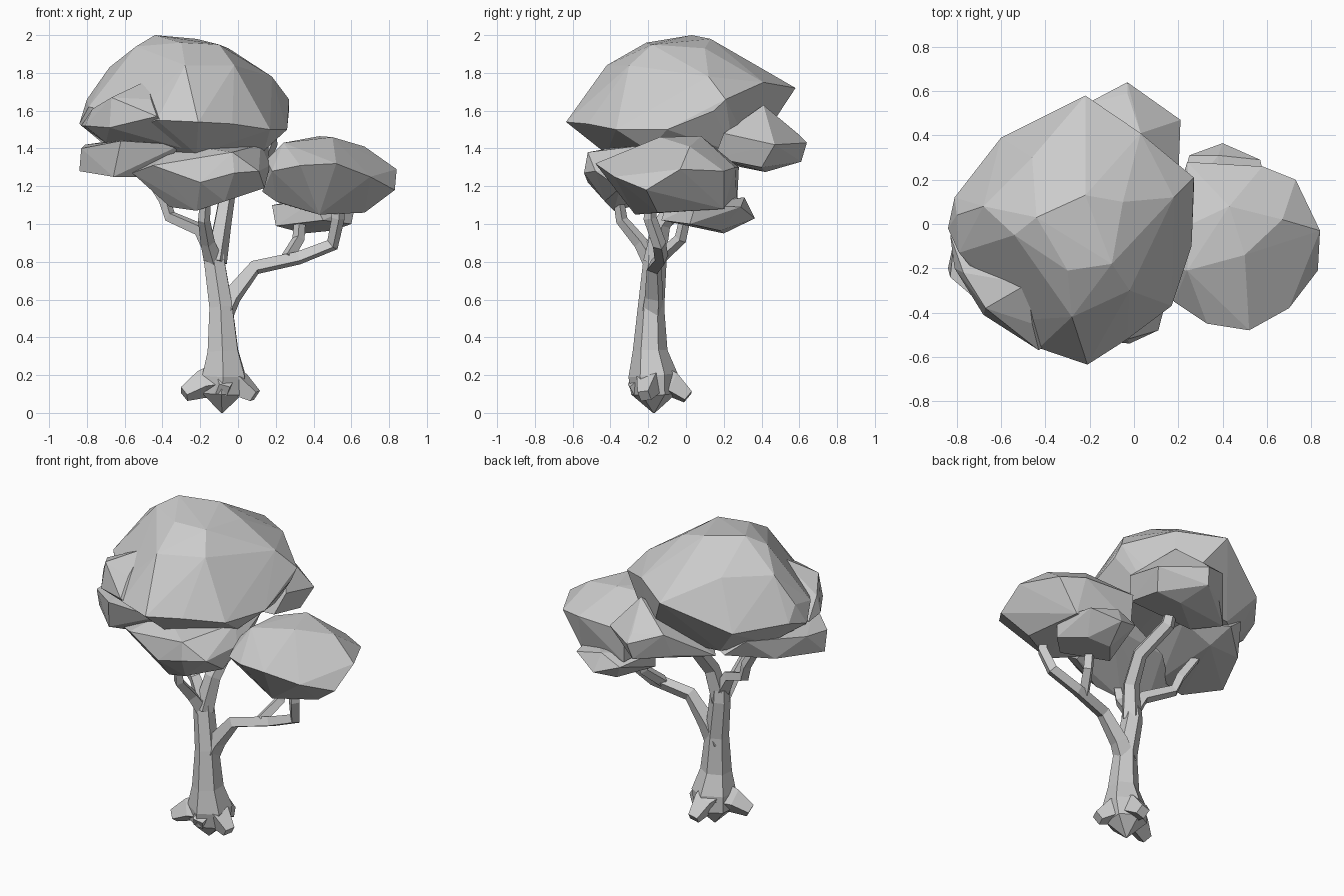
import bpy, bmesh, math
from mathutils import Vector


def finish(bm, name):
    bmesh.ops.recalc_face_normals(bm, faces=bm.faces[:])
    me = bpy.data.meshes.new(name)
    bm.to_mesh(me)
    bm.free()
    ob = bpy.data.objects.new(name, me)
    bpy.context.collection.objects.link(ob)
    return ob


def tube(name, path, sides=5, spin=0.0):
    """Flat-faced tapering limb; path rows are x, y, z, radius."""
    bm = bmesh.new()
    pts = [Vector(p[:3]) for p in path]
    rings = []
    side = Vector((1, 0.1, 0))
    for i, p in enumerate(pts):
        a, b = pts[max(i - 1, 0)], pts[min(i + 1, len(pts) - 1)]
        t = (b - a).normalized()
        side = side - t * side.dot(t)
        if side.length < 0.2:
            side = t.cross(Vector((0, 1, 0)))
        side.normalize()
        up = t.cross(side)
        ring = []
        for k in range(sides):
            ang = spin + 2 * math.pi * k / sides
            ring.append(bm.verts.new(p + (side * math.cos(ang) + up * math.sin(ang)) * path[i][3]))
        rings.append(ring)
    for r, s in zip(rings, rings[1:]):
        for k in range(sides):
            n = (k + 1) % sides
            bm.faces.new((r[k], r[n], s[n], s[k]))
    bm.faces.new(rings[0])
    bm.faces.new(rings[-1])
    return finish(bm, name)


def clump(name, points):
    """Faceted leaf mass wrapped around its corner points."""
    bm = bmesh.new()
    for p in points:
        bm.verts.new(p)
    bmesh.ops.convex_hull(bm, input=bm.verts[:])
    loose = [v for v in bm.verts if not v.link_faces]
    bmesh.ops.delete(bm, geom=loose, context='VERTS')
    return finish(bm, name)


# Trunk with flared foot
tube("trunk", [(-0.085, -0.17, 0.0, 0.005), (-0.085, -0.17, 0.1, 0.12), (-0.075, -0.175, 0.2, 0.13),
               (-0.08, -0.19, 0.33, 0.092), (-0.09, -0.185, 0.56, 0.07),
               (-0.125, -0.165, 0.8, 0.062), (-0.125, -0.165, 0.87, 0.055)], 6, 0.4)

# Roots
for name, x, y, z in (("root_left", -0.285, -0.24, 0.10), ("root_right", 0.09, -0.22, 0.09),
                      ("root_front", -0.08, -0.29, 0.12), ("root_back", -0.06, 0.01, 0.085)):
    cx, cy = -0.085, -0.17
    tube(name, [(cx, cy, 0.17, 0.11), (cx + (x - cx) * 0.55, cy + (y - cy) * 0.55, 0.15, 0.075),
                (x, y, z, 0.042)], 4, 0.5)

# Branches
tube("right_branch", [(-0.09, -0.18, 0.5, 0.065), (-0.03, -0.17, 0.62, 0.055), (0.09, -0.17, 0.77, 0.042),
                      (0.32, -0.13, 0.82, 0.038), (0.5, -0.14, 0.89, 0.037), (0.53, -0.19, 1.03, 0.035),
                      (0.53, -0.19, 1.15, 0.03)], 4, 0.4)
tube("right_twig", [(0.26, -0.14, 0.82, 0.035), (0.32, -0.03, 0.92, 0.033), (0.33, 0.0, 1.05, 0.03)], 4)
tube("main_limb", [(-0.12, -0.17, 0.8, 0.062), (-0.085, -0.13, 1.0, 0.05), (-0.06, -0.02, 1.15, 0.046),
                   (-0.11, 0.17, 1.28, 0.044), (-0.13, 0.2, 1.44, 0.035)], 5)
tube("left_branch", [(-0.13, -0.17, 0.85, 0.05), (-0.2, -0.15, 0.97, 0.038), (-0.36, -0.07, 1.04, 0.034),
                     (-0.39, -0.05, 1.13, 0.032), (-0.5, -0.02, 1.3, 0.028)], 4)
tube("front_branch", [(-0.13, -0.18, 0.8, 0.05), (-0.16, -0.24, 0.9, 0.038), (-0.18, -0.34, 1.02, 0.032),
                      (-0.17, -0.36, 1.15, 0.028)], 4)

# Main crown: widest ring, upper points, underside; notched at the front left
rim = [(-0.84, -0.02, 1.53), (-0.81, 0.12, 1.57), (-0.6, 0.39, 1.55), (-0.45, 0.46, 1.62),
       (-0.22, 0.58, 1.72), (0.03, 0.41, 1.75), (0.27, 0.21, 1.66), (0.26, -0.1, 1.5),
       (0.17, -0.37, 1.5), (-0.03, -0.52, 1.53), (-0.21, -0.635, 1.54), (-0.43, -0.56, 1.55)]
top = [(-0.44, 0.03, 2.0), (-0.22, 0.13, 1.98), (-0.3, -0.21, 1.96), (-0.1, -0.18, 1.95),
       (-0.05, 0.1, 1.93), (0.18, 0.12, 1.78), (0.27, 0.15, 1.6), (-0.68, 0.08, 1.83), (-0.8, 0.04, 1.66),
       (-0.28, -0.42, 1.84), (-0.02, -0.3, 1.84), (-0.54, -0.05, 1.94), (-0.79, -0.13, 1.62),
       (-0.46, -0.43, 1.66), (-0.46, 0.3, 1.84)]
under = [(-0.72, -0.18, 1.43), (-0.22, -0.42, 1.37), (0.14, -0.2, 1.39), (0.1, 0.25, 1.38),
         (0.0, 0.35, 1.37), (-0.45, 0.3, 1.37), (-0.66, 0.1, 1.4)]
clump("main_crown", rim + top + under)
clump("front_left_crown", [(-0.83, -0.05, 1.52), (-0.81, -0.2, 1.52), (-0.77, -0.22, 1.61), (-0.68, -0.41, 1.51),
                           (-0.67, -0.38, 1.67), (-0.48, -0.27, 1.76), (-0.43, -0.57, 1.57), (-0.46, -0.45, 1.66),
                           (-0.5, -0.2, 1.6), (-0.7, -0.22, 1.43), (-0.22, -0.42, 1.38)])

# Lower crown clumps
clump("left_clump", [(-0.84, -0.2, 1.28), (-0.81, -0.06, 1.42), (-0.83, -0.24, 1.40), (-0.62, -0.42, 1.44),
                     (-0.66, -0.36, 1.25), (-0.45, -0.3, 1.25), (-0.3, -0.4, 1.42), (-0.7, 0.1, 1.31),
                     (-0.45, 0.15, 1.28), (-0.25, 0.15, 1.36), (-0.6, 0.25, 1.45), (-0.48, 0.3, 1.35)])
clump("front_clump", [(-0.56, -0.35, 1.27), (-0.45, -0.45, 1.31), (-0.36, -0.3, 1.09), (-0.22, -0.38, 1.07),
                      (-0.07, -0.43, 1.12), (0.14, -0.35, 1.19), (0.17, -0.25, 1.31), (0.12, -0.2, 1.42),
                      (0.11, -0.48, 1.28), (-0.03, -0.52, 1.38), (-0.02, -0.54, 1.27), (-0.2, -0.52, 1.22),
                      (0.12, -0.05, 1.28), (-0.3, -0.1, 1.27), (-0.3, -0.3, 1.42), (0.16, 0.0, 1.42)])
clump("back_clump", [(-0.03, 0.64, 1.43), (-0.05, 0.61, 1.33), (0.21, 0.47, 1.42), (0.2, 0.2, 1.48),
                     (0.03, 0.41, 1.63), (0.16, 0.4, 1.3), (0.0, 0.42, 1.275), (-0.24, 0.48, 1.35),
                     (-0.22, 0.54, 1.5), (-0.42, 0.3, 1.33), (-0.3, 0.15, 1.33), (0.15, 0.15, 1.35),
                     (-0.03, 0.59, 1.48)])

# Right-hand clumps
clump("right_crown", [(0.13, -0.1, 1.17), (0.15, -0.2, 1.34), (0.18, -0.35, 1.28), (0.33, -0.45, 1.31),
                      (0.52, -0.48, 1.32), (0.7, -0.38, 1.25), (0.83, -0.21, 1.18), (0.84, -0.03, 1.29),
                      (0.73, 0.2, 1.28), (0.58, 0.26, 1.3), (0.24, 0.28, 1.3), (0.26, 0.0, 1.43),
                      (0.43, 0.08, 1.465), (0.5, -0.14, 1.46), (0.24, -0.21, 1.43), (0.67, 0.02, 1.41),
                      (0.67, -0.15, 1.06), (0.43, -0.27, 1.05), (0.2, -0.2, 1.12), (0.6, 0.2, 1.08),
                      (0.25, 0.27, 1.1)])
clump("right_lower_clump", [(0.18, 0.05, 1.1), (0.2, 0.02, 0.99), (0.45, -0.13, 1.02), (0.6, 0.02, 1.0),
                            (0.62, 0.05, 1.1), (0.5, 0.18, 0.965), (0.35, 0.2, 0.95), (0.4, 0.365, 1.03),
                            (0.57, 0.29, 1.09), (0.25, 0.31, 1.08), (0.38, 0.31, 1.14), (0.4, -0.1, 1.12)])
